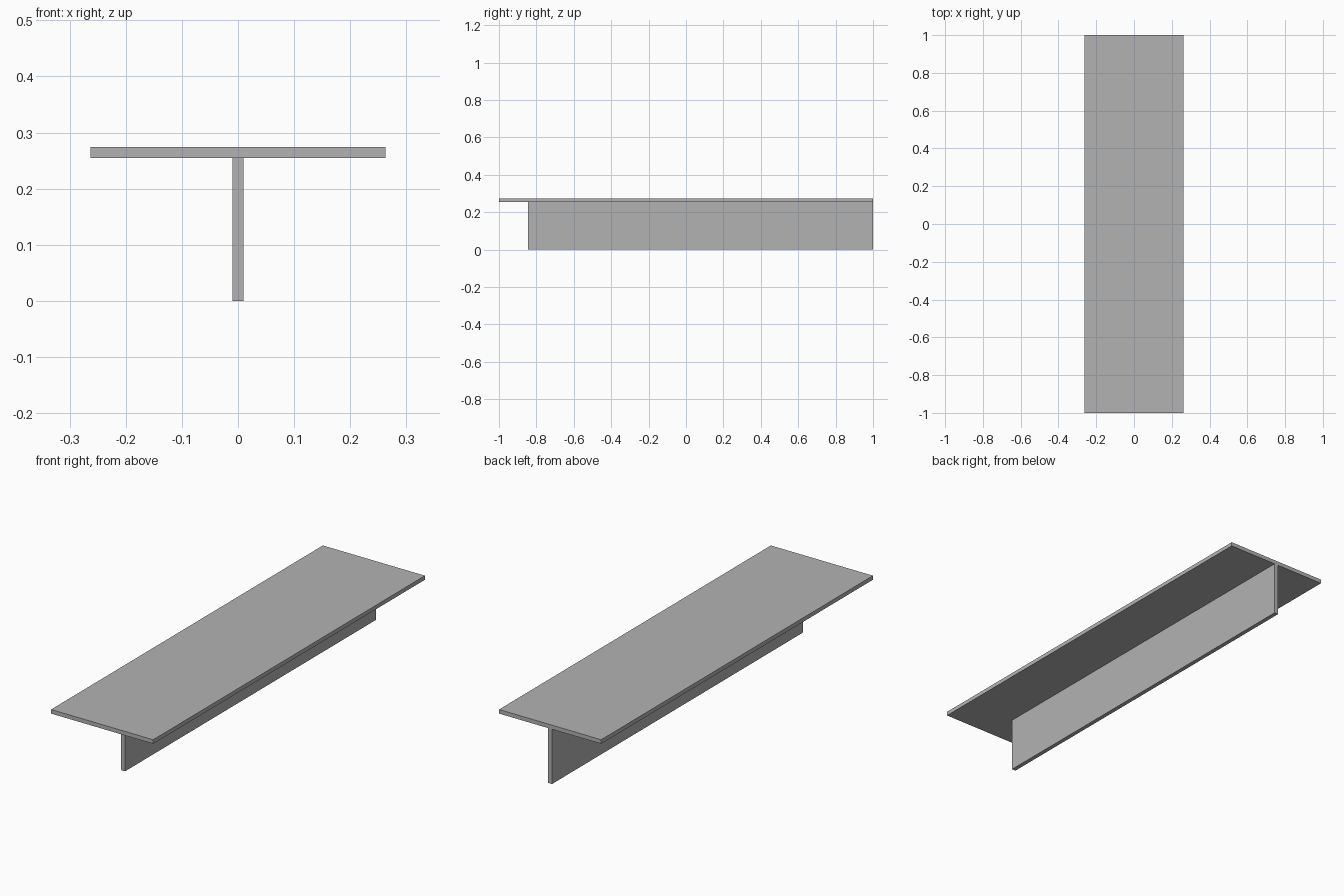
import bpy
from mathutils import Vector

cube = bpy.data.objects.get("Cube")
if cube:
    bpy.data.objects.remove(cube, do_unlink=True)

# Single steel grey material
GREY = (0.45, 0.45, 0.45, 1)
steel = bpy.data.materials.new("steel_grey")
steel.use_nodes = True
steel.diffuse_color = GREY
steel.node_tree.nodes["Principled BSDF"].inputs["Base Color"].default_value = GREY


def plate(name, low, high):
    """Flat-sided plate spanning two opposite corners."""
    low, high = Vector(low), Vector(high)
    bpy.ops.mesh.primitive_cube_add(size=1)
    obj = bpy.context.object
    obj.name = obj.data.name = name
    for v in obj.data.vertices:
        v.co = (low + high) / 2 + v.co * (high - low)
    obj.data.materials.append(steel)
    return obj


HALF_WIDTH, HALF_WEB = 0.263, 0.01
UNDERSIDE, TOP = 0.255, 0.274

# Wide horizontal flange on top
plate("top_flange", (-HALF_WIDTH, -1, UNDERSIDE), (HALF_WIDTH, 1, TOP))

# Upright web, set back at the front and flush at the rear
plate("upright_web", (-HALF_WEB, -0.845, 0), (HALF_WEB, 1, UNDERSIDE))
